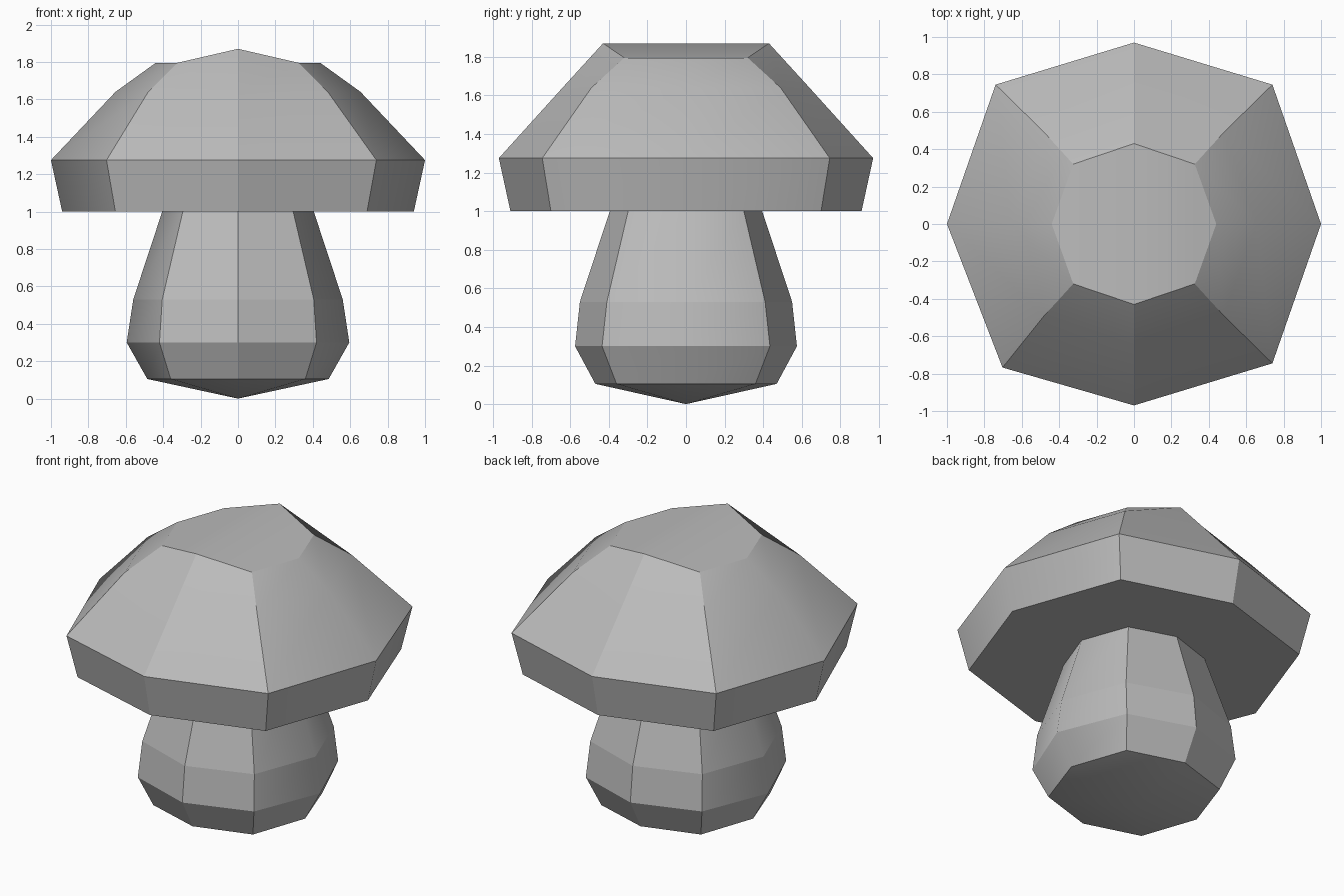
import bpy
import bmesh

cube = bpy.data.objects.get("Cube")
if cube:
    bpy.data.objects.remove(cube, do_unlink=True)

GREY = (0.5, 0.5, 0.5, 1.0)
grey = bpy.data.materials.new("mushroom_grey")
grey.use_nodes = True
grey.diffuse_color = GREY
grey.node_tree.nodes["Principled BSDF"].inputs["Base Color"].default_value = GREY


def octagon(bm, z, rx, ry, dx, dy, ridge=0.0, skew=False):
    """Eight-sided ring; ridge lifts the front and back corners."""
    fx, fy = (0.95, 1.03) if skew else (1, 1)
    corners = [(rx, 0, z), (dx, dy, z), (0, ry, z + ridge), (-dx, dy, z),
               (-rx, 0, z), (-dx * fx, -dy * fy, z), (0, -ry, z + ridge), (dx, -dy, z)]
    return [bm.verts.new(c) for c in corners]


def bridge(bm, low, high):
    for i in range(8):
        j = (i + 1) % 8
        bm.faces.new((low[i], low[j], high[j], high[i]))


def finish(bm, name, soft):
    """Facet every edge except the rounded sides and those picked by soft()."""
    bmesh.ops.recalc_face_normals(bm, faces=bm.faces[:])
    for face in bm.faces:
        face.smooth = True
    for edge in bm.edges:
        on_side = all(abs(v.co.y) < 0.01 for v in edge.verts)
        edge.smooth = on_side or soft(edge)
    mesh = bpy.data.meshes.new(name)
    bm.to_mesh(mesh)
    bm.free()
    mesh.materials.append(grey)
    obj = bpy.data.objects.new(name, mesh)
    bpy.context.collection.objects.link(obj)


# Cap: flared rim, sloping sides and a low ridged top
bm = bmesh.new()
rings = [
    octagon(bm, 1.0, 0.94, 0.91, 0.69, 0.70, skew=True),
    octagon(bm, 1.275, 1.0, 0.97, 0.74, 0.745, skew=True),
    octagon(bm, 1.64, 0.655, 0.64, 0.48, 0.49),
    octagon(bm, 1.795, 0.44, 0.43, 0.325, 0.32, ridge=0.075),
]
for low, high in zip(rings, rings[1:]):
    bridge(bm, low, high)
bm.faces.new(rings[0])
top = rings[-1]
bm.faces.new((top[6], top[7], top[0], top[1], top[2]))
bm.faces.new((top[2], top[3], top[4], top[5], top[6]))
finish(bm, "cap", lambda e: all(abs(v.co.z - 1.64) < 0.01 for v in e.verts)
       or all(v.co.z > 1.85 for v in e.verts))

# Stem: bulging body with a shallow pointed base
bm = bmesh.new()
rings = [
    octagon(bm, 0.105, 0.485, 0.47, 0.36, 0.36),
    octagon(bm, 0.30, 0.595, 0.575, 0.42, 0.435),
    octagon(bm, 0.53, 0.56, 0.55, 0.405, 0.41),
    octagon(bm, 1.0, 0.405, 0.395, 0.295, 0.30),
]
for low, high in zip(rings, rings[1:]):
    bridge(bm, low, high)
tip = bm.verts.new((0, 0, 0))
for i in range(8):
    bm.faces.new((tip, rings[0][(i + 1) % 8], rings[0][i]))
finish(bm, "stem", lambda e: any(v.co.z < 0.01 for v in e.verts))
